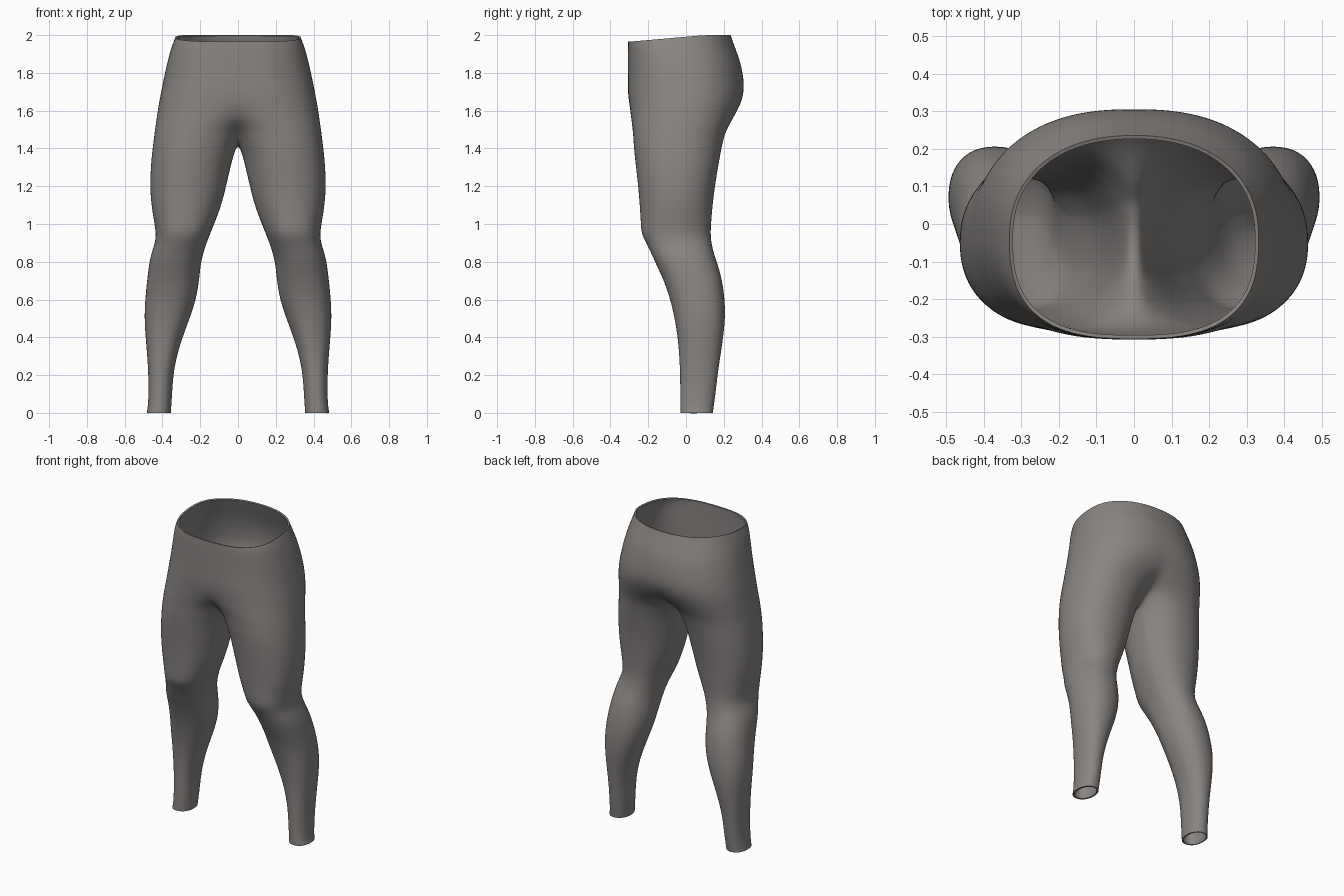
import bpy, bmesh, math

if "Cube" in bpy.data.objects:
    bpy.data.objects.remove(bpy.data.objects["Cube"])

ARC, INNER = 20, 9          # points on the outer arc / on the inner-thigh part of a ring

# Pelvis: z, outer x, front y, back y, split (0 = one oval, 1 = separate leg), front roundness
PELVIS = [
    (2.00, 0.333, -0.307, 0.237, 0.00, 0.74),
    (1.94, 0.352, -0.308, 0.258, 0.00, 0.74),
    (1.87, 0.372, -0.309, 0.285, 0.00, 0.76),
    (1.79, 0.390, -0.309, 0.304, 0.00, 0.78),
    (1.70, 0.408, -0.309, 0.310, 0.08, 0.80),
    (1.63, 0.422, -0.302, 0.290, 0.22, 0.83),
    (1.56, 0.432, -0.294, 0.253, 0.48, 0.87),
    (1.51, 0.440, -0.288, 0.225, 0.75, 0.90),
    (1.46, 0.447, -0.282, 0.203, 0.92, 0.90),
]
# Leg: z, inner x, outer x, front y, back y
LEG = [
    (1.38, 0.020, 0.457, -0.276, 0.186),
    (1.30, 0.040, 0.464, -0.267, 0.172),
    (1.20, 0.063, 0.468, -0.255, 0.155),
    (1.10, 0.088, 0.461, -0.247, 0.143),
    (1.01, 0.122, 0.445, -0.241, 0.135),
    (0.95, 0.147, 0.436, -0.239, 0.132),
    (0.90, 0.166, 0.440, -0.213, 0.136),
    (0.84, 0.186, 0.462, -0.183, 0.150),
    (0.78, 0.199, 0.473, -0.157, 0.172),
    (0.70, 0.206, 0.483, -0.118, 0.193),
    (0.60, 0.222, 0.493, -0.084, 0.207),
    (0.50, 0.256, 0.497, -0.061, 0.209),
    (0.40, 0.294, 0.490, -0.045, 0.198),
    (0.30, 0.325, 0.481, -0.036, 0.183),
    (0.20, 0.343, 0.475, -0.032, 0.168),
    (0.10, 0.349, 0.474, -0.031, 0.157),
    (0.03, 0.354, 0.478, -0.031, 0.147),
    (0.00, 0.355, 0.484, -0.031, 0.143),
]


def oval(cx, a, yf, yb, ang, p):
    """Point on a rounded oval; ang -90 deg is the front, 0 the outside."""
    c, s = math.cos(ang), math.sin(ang)
    cy, b = (yf + yb) / 2, (yb - yf) / 2
    return (cx + a * math.copysign(abs(c) ** p, c),
            cy + b * math.copysign(abs(s) ** p, s))


def pelvis_ring(z, xo, yf, yb, k, pf):
    """Half section running from the front seam round the hip to the back seam."""
    a = xo / (1 + k)
    pts = []
    for i in range(ARC):
        t = 2 * i / (ARC - 1) - 1
        p = pf if t < 0 else 0.9
        ang = t * math.acos(-k ** (1 / p))
        x, y = oval(a * k, a, yf, yb, ang, p)
        if i in (0, ARC - 1):
            x = 0.0
        drop = 0.035 * min(1, max(0, (0.1 - y) / 0.4)) if z > 1.99 else 0
        pts.append((x, y, z - drop))
    return pts


def leg_ring(z, xi, xo, yf, yb):
    lim = math.acos(-0.92 ** (1 / 0.9))
    angs = [lim * (2 * i / (ARC - 1) - 1) for i in range(ARC)]
    angs += [lim + (2 * math.pi - 2 * lim) * (j + 1) / (INNER + 1) for j in range(INNER)]
    return [(*oval((xi + xo) / 2, (xo - xi) / 2, yf, yb, g, 0.9), z) for g in angs]


def bridge(bm, upper, lower, closed):
    n = len(lower)
    for i in range(n if closed else n - 1):
        j = (i + 1) % n
        bm.faces.new((lower[i], lower[j], upper[j], upper[i]))


bm = bmesh.new()
add_ring = lambda pts: [bm.verts.new(p) for p in pts]

# Seat and hips
rings = [add_ring(pelvis_ring(*r)) for r in PELVIS]
for up, lo in zip(rings, rings[1:]):
    bridge(bm, up, lo, False)

# Crotch seam closes the last hip ring into the top of the leg
front, back = rings[-1][0].co, rings[-1][-1].co
seam = []
for j in range(INNER):
    t = (j + 1) / (INNER + 1)
    p = back.lerp(front, t)
    seam.append((0, p.y, p.z - 0.04 * math.sin(math.pi * t)))
prev = rings[-1] + add_ring(seam)

# Leg
for row in LEG:
    ring = add_ring(leg_ring(*row))
    bridge(bm, prev, ring, True)
    prev = ring

mesh = bpy.data.meshes.new("trousers")
bm.to_mesh(mesh)
bm.free()
trousers = bpy.data.objects.new("trousers", mesh)
bpy.context.collection.objects.link(trousers)

cloth = bpy.data.materials.new("warm grey cloth")
cloth.diffuse_color = (0.25, 0.235, 0.225, 1)
cloth.use_nodes = True
cloth.node_tree.nodes["Principled BSDF"].inputs["Base Color"].default_value = cloth.diffuse_color
mesh.materials.append(cloth)

# Mirror the half, smooth it and give the cloth a thin thickness
mirror = trousers.modifiers.new("mirror", 'MIRROR')
mirror.merge_threshold = 0.002
sub = trousers.modifiers.new("smooth", 'SUBSURF')
sub.levels = sub.render_levels = 2
solid = trousers.modifiers.new("thickness", 'SOLIDIFY')
solid.thickness, solid.offset = 0.01, -1

bpy.context.view_layer.objects.active = trousers
trousers.select_set(True)
bpy.ops.object.convert(target='MESH')
bpy.ops.object.shade_smooth_by_angle(angle=math.radians(50))
